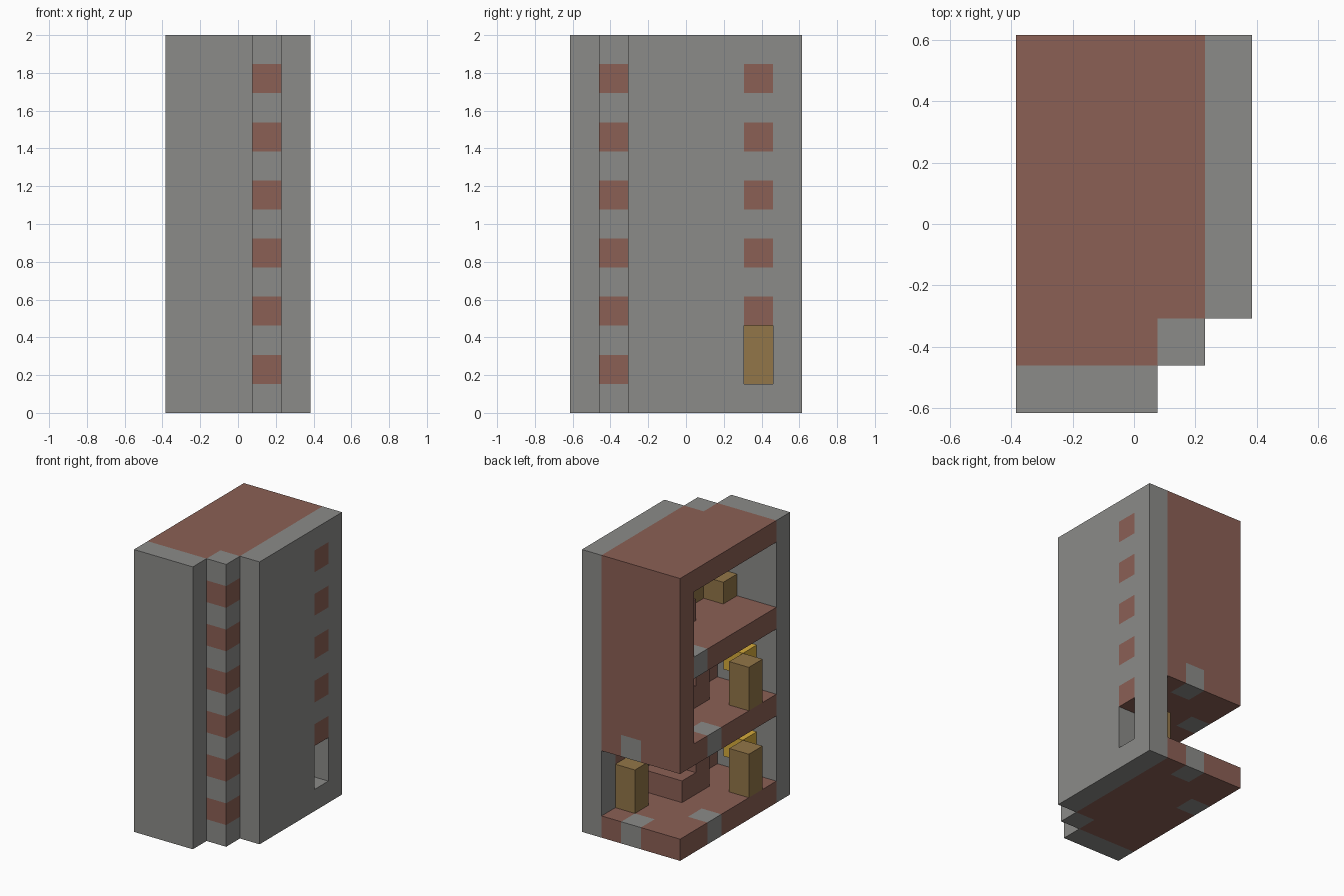
import bpy
import bmesh
from mathutils import Vector
from itertools import product

cube = bpy.data.objects.get("Cube")
if cube:
    bpy.data.objects.remove(cube, do_unlink=True)

UNIT = 2 / 13                      # edge of one block
ORIGIN = Vector((-2.5, -4, 0))     # block (0, 0, 0) starts here, in blocks


def material(name, rgb):
    mat = bpy.data.materials.new(name)
    mat.use_nodes = True
    mat.diffuse_color = (*rgb, 1)
    mat.node_tree.nodes["Principled BSDF"].inputs["Base Color"].default_value = (*rgb, 1)
    return mat


GREY, RED, WOOD, YELLOW = range(4)
materials = [
    material("concrete_grey", (0.26, 0.26, 0.25)),
    material("brick_red", (0.26, 0.117, 0.091)),
    material("wood_brown", (0.29, 0.18, 0.065)),
    material("lamp_yellow", (0.67, 0.41, 0.045)),
]
parts = {}


def block(x, y, z):
    """All unit blocks in three half-open ranges."""
    return set(product(range(*x), range(*y), range(*z)))


def part(name, cells, colour):
    """Register a part; colour is one slot or a rule on the block position."""
    parts[name] = (cells, colour if callable(colour) else lambda c: colour)


# Outer walls and stepped corner pillar
def window_rule(c):
    return RED if c[1] == 6 and c[2] % 2 and c[2] > 2 else GREY


doorway = block((4, 5), (6, 7), (1, 3))
part("front_wall", block((0, 3), (0, 1), (0, 13)), GREY)
part("side_wall", block((4, 5), (2, 8), (0, 13)) - doorway, window_rule)
part("corner_pillar", block((3, 4), (1, 2), (0, 13)), lambda c: RED if c[2] % 2 else GREY)
part("back_wall", block((0, 4), (7, 8), (5, 12)), RED)

# Floor slabs and roof, with single grey blocks let in
pillar_foot = block((3, 4), (1, 2), (0, 13))
inlays = {(2, 7, 0), (0, 5, 0), (2, 7, 4), (0, 5, 4), (0, 6, 8)}
for name, level in (("ground_floor", 0), ("middle_floor", 4), ("upper_floor", 8), ("roof", 12)):
    slab = block((0, 4), (1, 8), (level, level + 1)) - pillar_foot
    part(name, slab, lambda c: GREY if c in inlays else RED)

# Furniture repeated on the two lower floors
for name, base in (("ground", 1), ("middle", 5)):
    seat = block((2, 4), (3, 5), (base, base + 1))
    backrest = block((2, 4), (3, 4), (base + 1, base + 2))
    part(name + "_sofa", seat | backrest, RED)
    part(name + "_cabinet", block((0, 1), (2, 3), (base, base + 2)), WOOD)
    part(name + "_lamp", {(1, 1, base + 1)}, YELLOW)

# Inner door and upper-floor furniture
part("entrance_door", block((3, 4), (6, 7), (1, 3)), WOOD)
part("upper_bed", block((2, 4), (4, 6), (9, 10)), RED)
part("upper_table", {(3, 2, 9)}, WOOD)
part("upper_stool", {(2, 1, 9)}, WOOD)

occupied = set().union(*(cells for cells, rule in parts.values()))


def build(name, cells, rule):
    """Make the exposed faces of a part's blocks into one object."""
    bm = bmesh.new()
    for cell in sorted(cells):
        centre = Vector(cell) + Vector((0.5, 0.5, 0.5))
        for axis, sign in product(range(3), (-1, 1)):
            normal = Vector((0, 0, 0))
            normal[axis] = sign
            if tuple(int(a + b) for a, b in zip(cell, normal)) in occupied:
                continue
            u = Vector((0, 0, 0))
            u[(axis + 1) % 3] = 0.5
            v = normal.cross(u)
            middle = centre + normal / 2
            corners = (middle - u - v, middle + u - v, middle + u + v, middle - u + v)
            face = bm.faces.new([bm.verts.new((p + ORIGIN) * UNIT) for p in corners])
            face.material_index = rule(cell)
    bmesh.ops.remove_doubles(bm, verts=bm.verts, dist=0.001)
    mesh = bpy.data.meshes.new(name)
    bm.to_mesh(mesh)
    bm.free()
    for mat in materials:
        mesh.materials.append(mat)
    bpy.context.collection.objects.link(bpy.data.objects.new(name, mesh))


for name, (cells, rule) in parts.items():
    build(name, cells, rule)
